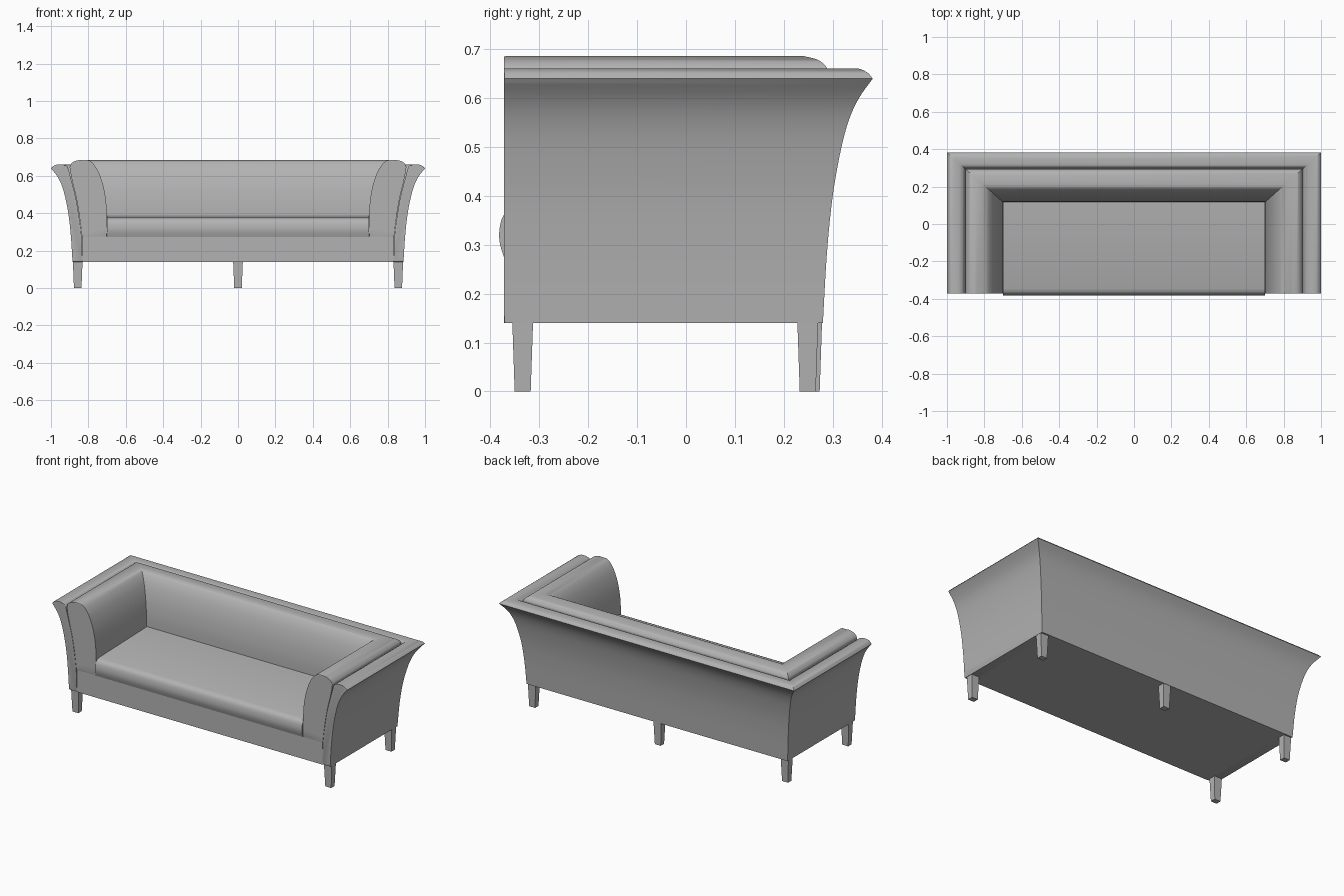
import bpy, bmesh, math

cube = bpy.data.objects.get("Cube")
if cube:
    bpy.data.objects.remove(cube, do_unlink=True)

fabric = bpy.data.materials.new("plain_grey")
fabric.use_nodes = True
GREY = (0.45, 0.45, 0.45, 1)
fabric.diffuse_color = GREY
fabric.node_tree.nodes["Principled BSDF"].inputs["Base Color"].default_value = GREY

FRONT = -0.372     # front plane of arms and rail
BACK = 0.382       # rearmost edge of the flared shell


def smooth(points, steps=5):
    """Catmull-Rom curve through the points."""
    pts = [points[0]] + points + [points[-1]]
    out = []
    for a, b, c, d in zip(pts, pts[1:], pts[2:], pts[3:]):
        for i in range(steps):
            t = i / steps
            out.append(tuple(0.5 * (2 * q + (r - p) * t + (2 * p - 5 * q + 4 * r - s) * t * t
                                    + (3 * q - p - 3 * r + s) * t ** 3)
                             for p, q, r, s in zip(a, b, c, d)))
    return out + [points[-1]]


def finish(bm, name, angle=35):
    bmesh.ops.recalc_face_normals(bm, faces=bm.faces)
    mesh = bpy.data.meshes.new(name)
    bm.to_mesh(mesh)
    bm.free()
    obj = bpy.data.objects.new(name, mesh)
    bpy.context.collection.objects.link(obj)
    mesh.materials.append(fabric)
    bpy.ops.object.select_all(action='DESELECT')
    obj.select_set(True)
    bpy.context.view_layer.objects.active = obj
    bpy.ops.object.shade_smooth_by_angle(angle=math.radians(angle))
    return obj


def loft(bm, rings):
    """Skin closed rings of equal length and cap both ends."""
    loops = [[bm.verts.new(co) for co in ring] for ring in rings]
    n = len(loops[0])
    for a, b in zip(loops, loops[1:]):
        for i in range(n):
            j = (i + 1) % n
            bm.faces.new((a[i], a[j], b[j], b[i]))
    return [bm.faces.new(loops[0]), bm.faces.new(loops[-1])]


def wrap_around(name, profile, edge):
    """Run a (y, z) profile along one arm, the back and the other arm, mitred."""
    def side(y):
        return 1 - 1.13 * (BACK - y)
    rings = [[(s * side(y), FRONT if front else y, z) for y, z in profile]
             for s, front in ((-1, True), (-1, False), (1, False), (1, True))]
    bm = bmesh.new()
    caps = loft(bm, rings)
    edges = list({e for f in caps for e in f.edges})
    bmesh.ops.bevel(bm, geom=edges, offset=edge, segments=2, profile=0.5, affect='EDGES')
    return finish(bm, name)


# Flared outer shell of arms and back
shell_outer = smooth([(0.28, 0.14), (0.288, 0.28), (0.3, 0.4), (0.318, 0.5),
                      (0.335, 0.56), (0.355, 0.602), (BACK, 0.64)])
shell_top = smooth([(0.373, 0.651), (0.358, 0.659), (0.34, 0.661), (0.318, 0.659), (0.304, 0.65)], 3)
shell_inner = smooth([(0.299, 0.635), (0.284, 0.57), (0.264, 0.48), (0.249, 0.38),
                      (0.238, 0.28), (0.233, 0.14)])
wrap_around("outer_shell", shell_outer + shell_top + shell_inner, 0.004)

# Padded inner cushion of arms and back
pad_outer = smooth([(0.235, 0.27), (0.247, 0.38), (0.262, 0.48), (0.281, 0.57), (0.293, 0.64),
                    (0.288, 0.662), (0.27, 0.678), (0.24, 0.686)])
pad_inner = smooth([(0.21, 0.685), (0.188, 0.672), (0.162, 0.632), (0.14, 0.57),
                    (0.126, 0.5), (0.119, 0.42), (0.118, 0.27)])
wrap_around("inner_padding", pad_outer + pad_inner, 0.005)


def extrude_x(name, profile, half):
    bm = bmesh.new()
    loft(bm, [[(x, y, z) for y, z in profile] for x in (-half, half)])
    return finish(bm, name)


# Seat cushion with a rolled front
roll = smooth([(-0.37, 0.268), (-0.38, 0.3), (-0.382, 0.325), (-0.377, 0.352),
               (-0.366, 0.368), (-0.348, 0.376)])
extrude_x("seat_cushion", roll + [(0.15, 0.389), (0.15, 0.268)], 0.7)

# Front rail and underside
extrude_x("base_frame", [(FRONT, 0.14), (FRONT, 0.276), (FRONT + 0.004, 0.28),
                         (0.235, 0.28), (0.235, 0.14)], 0.832)


# Tapered square legs: four corners and one at the back centre
def leg(name, x, y):
    bm = bmesh.new()
    loft(bm, [[(x + sx * r, y + sy * r * 0.82, z) for sx, sy in ((-1, -1), (1, -1), (1, 1), (-1, 1))]
              for r, z in ((0.02, 0), (0.026, 0.145))])
    finish(bm, name)


for label, sign in (("left", 1), ("right", -1)):
    leg("front_leg_" + label, sign * 0.857, -0.334)
    leg("back_leg_" + label, sign * 0.857, 0.249)
leg("back_leg_centre", 0, 0.257)
